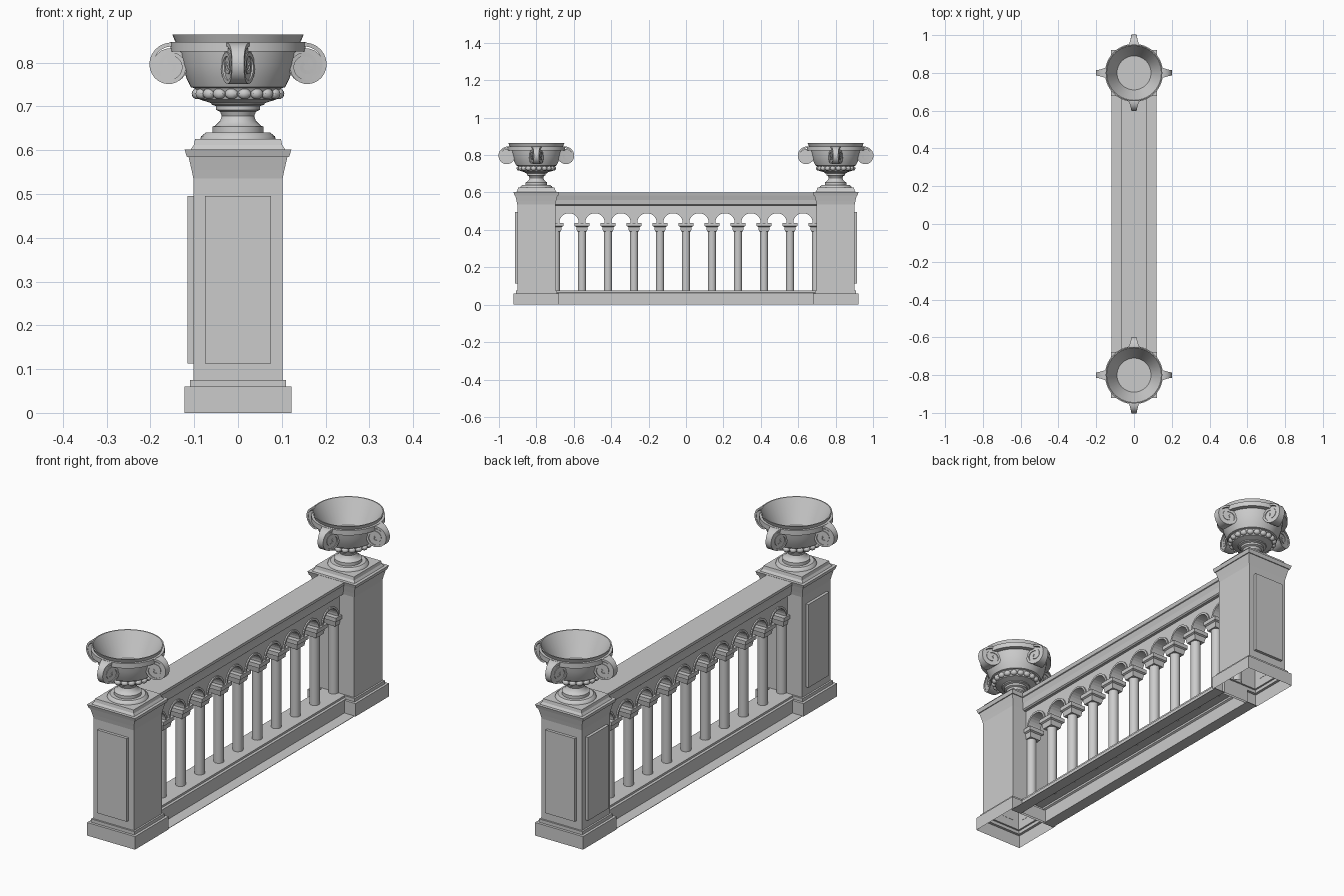
import bpy, bmesh, math
from mathutils import Vector, Matrix

if "Cube" in bpy.data.objects:
    bpy.data.objects.remove(bpy.data.objects["Cube"])


def finish(name, bm, smooth=False):
    bmesh.ops.recalc_face_normals(bm, faces=bm.faces[:])
    me = bpy.data.meshes.new(name)
    bm.to_mesh(me)
    bm.free()
    ob = bpy.data.objects.new(name, me)
    bpy.context.collection.objects.link(ob)
    if smooth:
        bpy.ops.object.select_all(action='DESELECT')
        ob.select_set(True)
        bpy.context.view_layer.objects.active = ob
        bpy.ops.object.shade_smooth_by_angle(angle=math.radians(35))
    return ob


def loft(bm, profile, cx=0, cy=0, bottom=False):
    """Stack of rectangles (half x, half y, z) joined by side faces."""
    rings = [[bm.verts.new((cx + sx * hx, cy + sy * hy, z))
              for sx, sy in ((-1, -1), (1, -1), (1, 1), (-1, 1))] for hx, hy, z in profile]
    for a, b in zip(rings, rings[1:]):
        for i in range(4):
            j = (i + 1) % 4
            bm.faces.new((a[i], a[j], b[j], b[i]))
    bm.faces.new(rings[-1])
    if bottom:
        bm.faces.new(rings[0][::-1])


def lathe(bm, profile, cx=0, cy=0, n=40):
    """Surface of revolution from (radius, z) points."""
    rings = [[bm.verts.new((cx + r * math.cos(2 * math.pi * k / n),
                            cy + r * math.sin(2 * math.pi * k / n), z))
              for k in range(n)] for r, z in profile]
    for a, b in zip(rings, rings[1:]):
        for i in range(n):
            j = (i + 1) % n
            bm.faces.new((a[i], a[j], b[j], b[i]))
    bmesh.ops.remove_doubles(bm, verts=bm.verts[:], dist=1e-5)


def half_width(rho):
    t = min(max((0.2 - rho) / 0.085, 0), 1)
    return 0.014 + 0.026 * t ** 1.3


def volute(bm, mat):
    """Scroll bracket in the rho-z plane, narrowing outwards."""
    cr, cz = 0.155, 0.793

    def vert(rho, z, s, k=1.0):
        return bm.verts.new(mat @ Vector((rho, s * half_width(rho) * k, z)))
    # spiral band
    path = [((0.14, 0.847), (0.14, 0.838))]
    steps = 48
    for i in range(steps + 1):
        t = i / steps
        a = math.pi / 2 - t * 1.9 * 2 * math.pi
        r = 0.053 * (1 - t) + 0.010 * t
        r = min(r, 0.048) if i > 5 else r
        path.append(tuple((cr + q * math.cos(a), cz + q * math.sin(a)) for q in (r, r - 0.009)))
    rings = [(vert(*o, -1), vert(*o, 1), vert(*i, 1), vert(*i, -1)) for o, i in path]
    for a, b in zip(rings, rings[1:]):
        for i in range(4):
            j = (i + 1) % 4
            bm.faces.new((a[i], a[j], b[j], b[i]))
    bm.faces.new(rings[0])
    bm.faces.new(rings[-1])
    # recessed core
    n = 24
    sides = []
    for s in (-1, 1):
        ring = [vert(cr + 0.04 * math.cos(2 * math.pi * k / n),
                     cz + 0.04 * math.sin(2 * math.pi * k / n), s, 0.88) for k in range(n)]
        mid = vert(cr, cz, s, 0.88)
        for k in range(n):
            bm.faces.new((ring[k], ring[(k + 1) % n], mid))
        sides.append(ring)
    for k in range(n):
        j = (k + 1) % n
        bm.faces.new((sides[0][k], sides[0][j], sides[1][j], sides[1][k]))


for label, sy in (("front", -1), ("back", 1)):
    cy = 0.8 * sy
    # square post with base, shaft, flared cap and plinth
    bm = bmesh.new()
    loft(bm, [(h, h, z) for h, z in (
        (0.122, 0), (0.122, 0.06), (0.11, 0.06), (0.11, 0.075), (0.102, 0.075),
        (0.102, 0.535), (0.106, 0.555), (0.113, 0.585), (0.117, 0.585), (0.122, 0.602),
        (0.108, 0.602), (0.101, 0.612), (0.098, 0.626))], 0, cy)
    finish(label + "_post", bm)

    # raised panels on the end face and the -x face
    bm = bmesh.new()
    prof = [(0.007, 0.075, 0.113), (0.007, 0.075, 0.495)]
    loft(bm, prof, -0.108, cy, True)
    loft(bm, [(b, a, z) for a, b, z in prof], 0, cy + sy * 0.108, True)
    finish(label + "_post_panels", bm)

    # urn: foot, neck and hollow bowl
    bm = bmesh.new()
    lathe(bm, [(0, 0.626), (0.086, 0.626), (0.084, 0.632), (0.074, 0.64), (0.058, 0.64),
               (0.058, 0.654), (0.052, 0.656), (0.041, 0.667), (0.037, 0.678), (0.041, 0.688),
               (0.05, 0.692), (0.05, 0.701), (0.06, 0.704), (0.062, 0.708), (0.088, 0.716),
               (0.094, 0.73), (0.1, 0.742), (0.108, 0.744), (0.118, 0.765), (0.128, 0.795),
               (0.133, 0.825), (0.154, 0.825), (0.154, 0.847), (0.143, 0.847), (0.15, 0.864),
               (0.145, 0.864), (0.09, 0.76), (0, 0.76)], 0, cy)
    finish(label + "_urn", bm, True)

    # ring of beads
    bm = bmesh.new()
    for k in range(20):
        a = 2 * math.pi * (k + 0.5) / 20
        m = Matrix.Translation((0, cy, 0)) @ Matrix.Rotation(a, 4, 'Z') @ Matrix.Translation((0.094, 0, 0.729))
        bmesh.ops.create_uvsphere(bm, u_segments=10, v_segments=8, radius=1,
                                  matrix=m @ Matrix.Diagonal((0.013, 0.0155, 0.0125, 1)))
    finish(label + "_urn_beads", bm, True)

    # four scroll brackets
    bm = bmesh.new()
    for k in range(4):
        volute(bm, Matrix.Translation((0, cy, 0)) @ Matrix.Rotation(k * math.pi / 2, 4, 'Z'))
    finish(label + "_urn_scrolls", bm, True)

# bottom plinth between posts: flat ledge at ground level and raised curb, open below
bm = bmesh.new()
loft(bm, [(0.118, 0.69, 0.0), (0.118, 0.69, 0.002), (0.066, 0.69, 0.002), (0.066, 0.69, 0.062),
          (0.058, 0.69, 0.066), (0.058, 0.69, 0.075)])
finish("bottom_plinth", bm)
# underside of the ledges
bm = bmesh.new()
for s in (-1, 1):
    bm.faces.new([bm.verts.new((s * x, y, 0)) for x, y in
                  ((0.118, -0.69), (0.066, -0.69), (0.066, 0.69), (0.118, 0.69))])
finish("ledge_undersides", bm)

# hand rail with flared underside
bm = bmesh.new()
loft(bm, [(0.04, 0.7, 0.53), (0.046, 0.7, 0.535), (0.05, 0.7, 0.56), (0.057, 0.7, 0.583),
          (0.061, 0.7, 0.585), (0.065, 0.7, 0.601)], 0, 0, True)
finish("hand_rail", bm)

# arcade slab: rectangle with a row of arches cut in its lower edge
PITCH, R, SPRING, N = 0.139, 0.052, 0.437, 14
centres = [(k - 4.5) * PITCH for k in range(10)]
outline = [(0.7, 0.535), (-0.7, 0.535), (-0.7, SPRING)]
for c in centres:
    outline += [(c - R * math.cos(math.pi * i / N), SPRING + R * math.sin(math.pi * i / N))
                for i in range(N + 1)]
outline.append((0.7, SPRING))
bm = bmesh.new()
face = bm.faces.new([bm.verts.new((-0.028, y, z)) for y, z in outline])
new = bmesh.ops.extrude_face_region(bm, geom=[face])["geom"]
bmesh.ops.translate(bm, vec=(0.056, 0, 0), verts=[g for g in new if isinstance(g, bmesh.types.BMVert)])
finish("arcade", bm)

# raised mouldings round the arches
bm = bmesh.new()
for c in centres:
    rings = []
    for i in range(N + 1):
        a = math.pi * i / N
        rings.append([bm.verts.new((x, c - r * math.cos(a), SPRING + r * math.sin(a)))
                      for x, r in ((-0.034, R), (-0.034, 0.061), (0.034, 0.061), (0.034, R))])
    for a, b in zip(rings, rings[1:]):
        for i in range(4):
            j = (i + 1) % 4
            bm.faces.new((a[i], a[j], b[j], b[i]))
    bm.faces.new(rings[0])
    bm.faces.new(rings[-1])
finish("arch_mouldings", bm)

# columns and their capitals
cols, caps = bmesh.new(), bmesh.new()
for k in range(-5, 6):
    y = k * PITCH
    lathe(cols, [(0.022, 0.074), (0.022, 0.395)], 0, y, 20)
    loft(caps, [(0.027, 0.027, 0.392), (0.031, 0.031, 0.416), (0.039, 0.039, 0.42),
                (0.039, 0.039, 0.438)], 0, y, True)
finish("columns", cols, True)
finish("column_capitals", caps)
